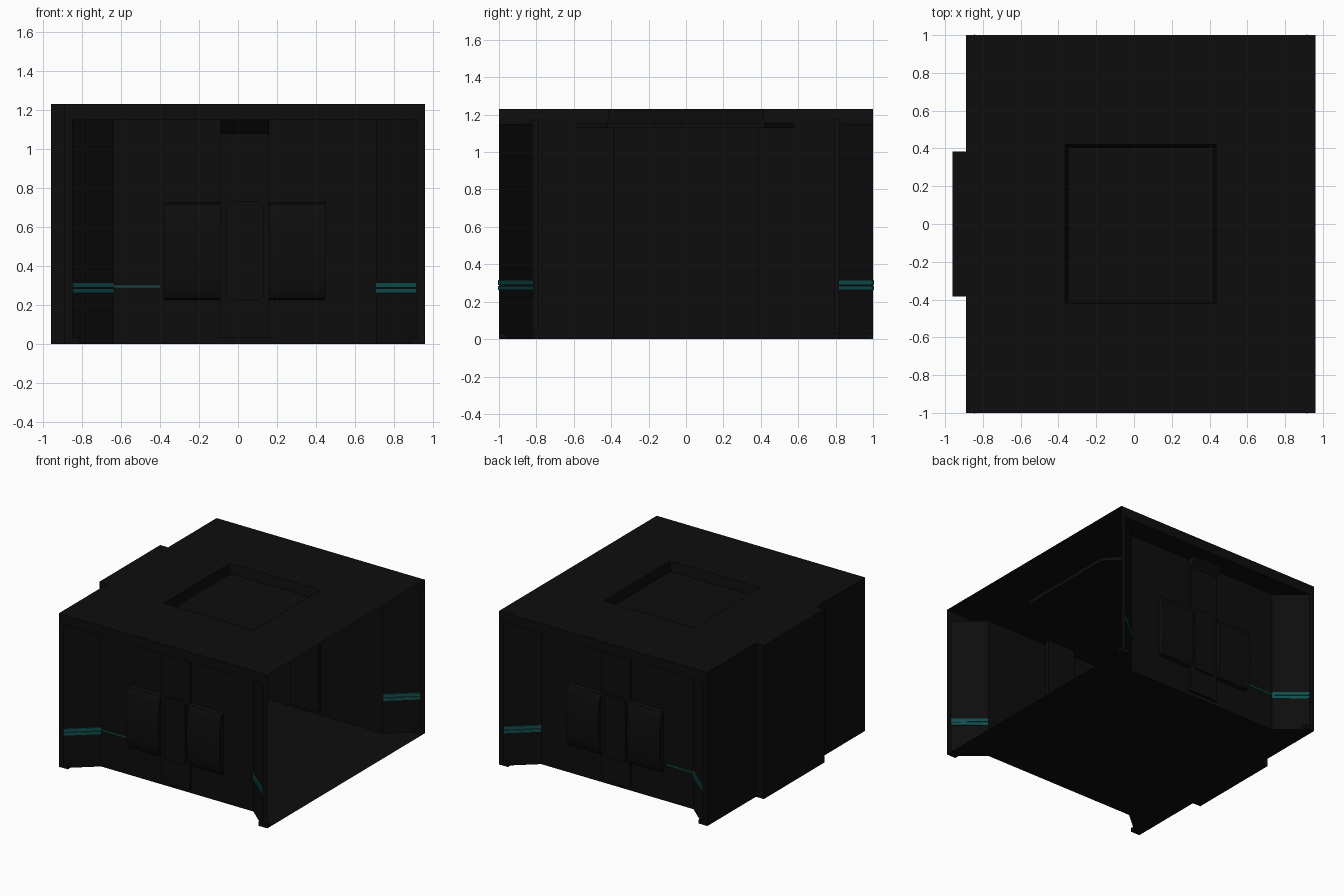
import bpy, bmesh, math
from mathutils import Vector

if "Cube" in bpy.data.objects:
    bpy.data.objects.remove(bpy.data.objects["Cube"])

CX = 0.035            # centre line of the room in x
L, R, H = -0.89, 0.96, 1.23
WALL = 0.82           # distance of side walls from the centre

def mat(name, c):
    m = bpy.data.materials.new(name)
    m.diffuse_color = (*c, 1)
    m.use_nodes = True
    m.node_tree.nodes["Principled BSDF"].inputs["Base Color"].default_value = m.diffuse_color
    return m

dark = mat("dark_panel", (0.004, 0.004, 0.004))
teal = mat("teal_light", (0.006, 0.075, 0.075))

def make(name, faces, material=dark, mirror=False, thick=0, bevel=0):
    """Build an object from polygons given as point lists."""
    bm = bmesh.new()
    for f in faces:
        bm.faces.new([bm.verts.new(p) for p in f])
    bmesh.ops.remove_doubles(bm, verts=bm.verts, dist=1e-4)
    bmesh.ops.recalc_face_normals(bm, faces=bm.faces)
    me = bpy.data.meshes.new(name)
    bm.to_mesh(me)
    bm.free()
    ob = bpy.data.objects.new(name, me)
    bpy.context.collection.objects.link(ob)
    me.materials.append(material)
    if thick:
        s = ob.modifiers.new("thickness", 'SOLIDIFY')
        s.thickness, s.offset = thick, 0
    if bevel:
        b = ob.modifiers.new("bevel", 'BEVEL')
        b.width, b.segments = bevel, 2
    if mirror:
        m = ob.modifiers.new("mirror", 'MIRROR')
        m.use_axis = (False, True, False)
    return ob

def sweep_z(plan, z0, z1):
    """Vertical sheet along a plan line."""
    return [[(*a, z0), (*b, z0), (*b, z1), (*a, z1)] for a, b in zip(plan, plan[1:])]

def sweep_x(prof, x0, x1, caps=False):
    """Sheet from a (y, z) profile pulled along x."""
    fs = [[(x0, *a), (x1, *a), (x1, *b), (x0, *b)] for a, b in zip(prof, prof[1:])]
    if caps:
        fs += [[(x, *p) for p in prof] for x in (x0, x1)]
    return fs

def slab(plan, z0, z1):
    """Closed prism from a plan outline."""
    return (sweep_z(plan + plan[:1], z0, z1)
            + [[(*p, z) for p in plan] for z in (z0, z1)])

def rounded_panel(x0, x1, z0, z1, y, r, n=4):
    """Upright outline with rounded corners."""
    pts = []
    for k, (cx, cz) in enumerate(((x1-r, z1-r), (x0+r, z1-r), (x0+r, z0+r), (x1-r, z0+r))):
        for i in range(n + 1):
            a = math.pi / 2 * (k + i / n)
            pts.append((cx + r*math.cos(a), y, cz + r*math.sin(a)))
    return pts

# side walls: flat centre with slanted ends, under a header
plan = [(L, -1), (L+.04, -1), (L+.25, -WALL), (R-.25, -WALL), (R-.04, -1), (R, -1)]
make("side_wall", sweep_z(plan, 0, 1.15), mirror=True)
make("wall_header", [[(*p, 1.15) for p in plan[1:-1]],
                     [(L, -1, 1.15), (R, -1, 1.15), (R, -1, H), (L, -1, H)]], mirror=True)

# small corner feet of the walls
for x0, x1 in ((L, L+.08), (R-.08, R)):
    make("corner_foot", slab([(x0, -1), (x1, -1), (x1, -.96), (x0, -.96)], 0, .03), mirror=True)

# end wall with a shallow full-height alcove
bump = [(L, -1), (L, -.385), (-.96, -.385), (-.96, .385), (L, .385), (L, 1)]
make("end_wall", sweep_z(bump, 0, H))

# floor follows the walls
back = [(x, -y) for x, y in plan]
make("floor", [[(*p, 0) for p in plan + back[::-1] + bump[1:-1][::-1]]])

# ceiling with a square well and the octagonal panel hung beneath it
def square(h, k, z):
    return [(CX-h, -k, z), (CX+h, -k, z), (CX+h, k, z), (CX-h, k, z)]

outer = [(L, -1, H), (R, -1, H), (R, 1, H), (L, 1, H)]
rings = [outer, square(.40, .42, H), square(.385, .405, 1.156)]
faces = [[a[i], a[(i+1) % 4], b[(i+1) % 4], b[i]]
         for a, b in zip(rings, rings[1:]) for i in range(4)]
make("ceiling", faces + [[(*p, H) for p in bump[1:-1]]])
hx, hy, c = .63, .58, .16
octagon = [(-hx, -hy+c), (-hx+c, -hy), (hx-c, -hy), (hx, -hy+c),
           (hx, hy-c), (hx-c, hy), (-hx+c, hy), (-hx, hy-c)]
make("ceiling_panel", slab([(CX+x, y) for x, y in octagon], 1.128, 1.156))

# central rib that leans out to the header
rib = [(-WALL+.03, .03), (-WALL-.02, .03), (-WALL-.02, 1.08), (-.90, 1.145),
       (-.86, 1.15), (-WALL+.03, 1.18)]
make("wall_rib", sweep_x(rib + rib[:1], CX-.125, CX+.125)
     + [[(x, *p) for p in rib] for x in (CX-.125, CX+.125)], mirror=True)

# rounded access panel on the rib
make("access_panel", [rounded_panel(CX-.095, CX+.095, .225, .73, -WALL-.025, .03)],
     mirror=True, thick=.02)

# padded bulges either side of the rib
arc = [(-WALL - .06*math.sin(math.pi*i/12)**.6, .475 - .25*math.cos(math.pi*i/12))
       for i in range(13)]
for s in (-1, 1):
    x0, x1 = sorted((CX + s*.125, CX + s*.415))
    ob = make("wall_pad", sweep_x(arc, x0, x1, caps=True), mirror=True)
    ob.select_set(True)
    bpy.context.view_layer.objects.active = ob
    bpy.ops.object.shade_smooth_by_angle(angle=math.radians(40))
    ob.select_set(False)

# light strips on the slanted wall ends, in two bands
for a, b in ((plan[1], plan[2]), (plan[4], plan[3])):
    for z0, z1 in ((.262, .285), (.289, .316)):
        make("light_strip", sweep_z([a, b], z0, z1), teal, mirror=True, thick=.012)

# thin light line on the flat wall
make("light_line", sweep_z([plan[2], (-.40, -WALL)], .291, .301), teal, mirror=True, thick=.008)
